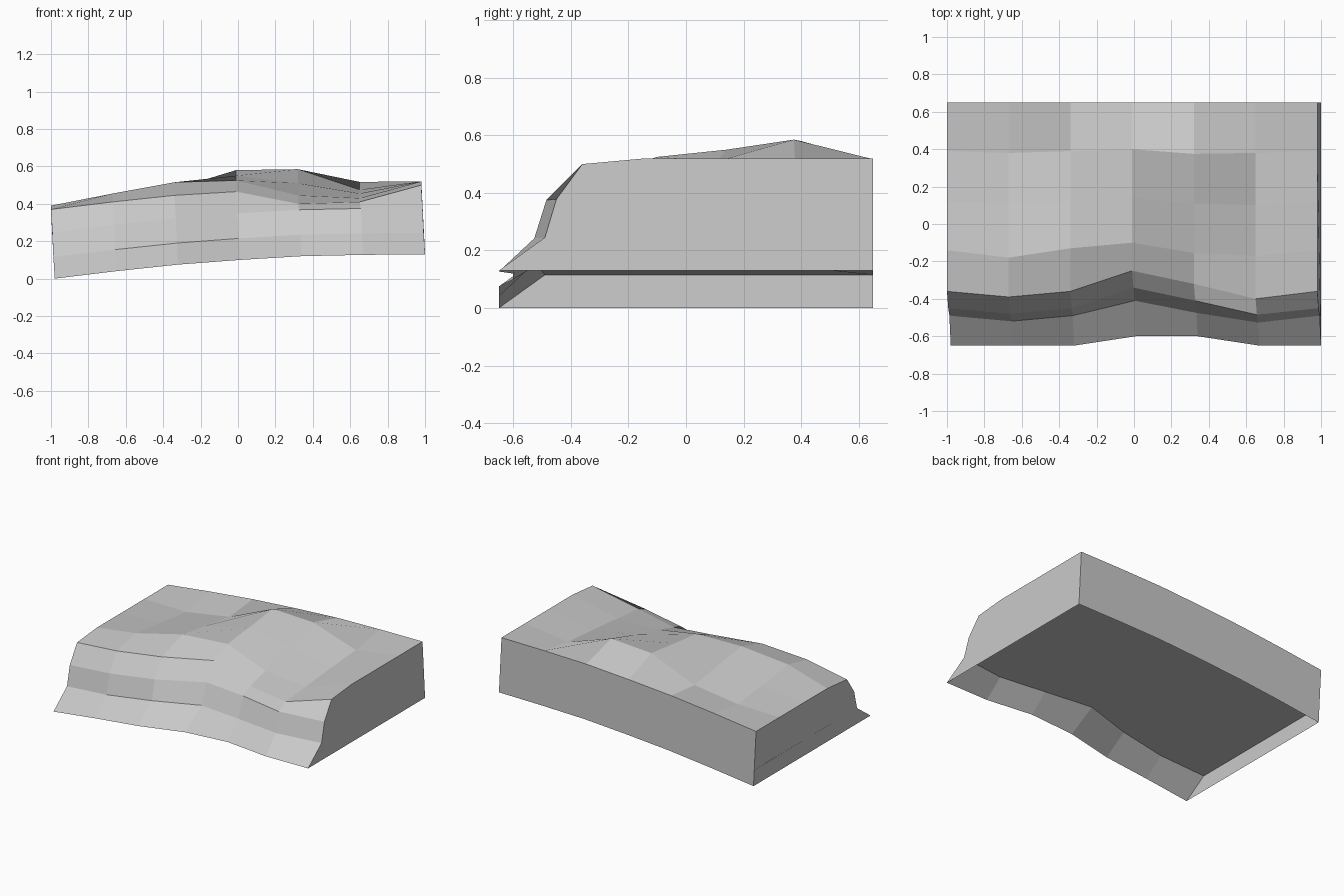
import bpy, bmesh

if "Cube" in bpy.data.objects:
    bpy.data.objects.remove(bpy.data.objects["Cube"], do_unlink=True)

# One stone colour
GREY = (0.59, 0.59, 0.59, 1)
stone = bpy.data.materials.new("grey_stone")
stone.use_nodes = True
stone.diffuse_color = GREY
stone.node_tree.nodes["Principled BSDF"].inputs["Base Color"].default_value = GREY

COLS = 7
FLAT = [0] * COLS
# Underside height of each column, rising along x
base = [0, 0.04, 0.075, 0.1, 0.12, 0.127, 0.13]
# Each row from the toe of the cliff over the hilltop to the back edge:
# (y, rise above the underside, lean in x, shift in y per column, bump in z per column)
layers = [
    (-0.65, 0, 0.02, [0, 0, 0, 0.05, 0.05, 0, 0], FLAT),
    (-0.49, 0.115, 0.013, [0, -0.03, 0, 0.08, 0.015, -0.037, 0], FLAT),
    (-0.45, 0.248, 0.007, [0, -0.03, 0, 0.11, 0.04, -0.035, 0], FLAT),
    (-0.36, 0.37, 0, [0, -0.03, 0, 0.11, 0.04, -0.04, 0], [0, 0, 0, -0.005, -0.09, -0.087, 0]),
    (-0.14, 0.39, 0, [0, -0.04, 0.01, 0.04, -0.015, -0.03, 0], [0, 0.025, 0.05, 0.035, -0.065, -0.087, 0]),
    (0.12, 0.39, 0, [0, -0.01, 0, 0.02, -0.01, -0.02, 0], [0, -0.01, 0.015, 0.06, 0, -0.062, 0]),
    (0.39, 0.39, 0, [0, -0.01, 0, 0.01, -0.015, -0.01, 0], [0, -0.04, -0.025, 0.09, 0.075, -0.042, 0]),
    (0.65, 0.39, 0, FLAT, FLAT),
    (0.65, 0, 0.02, FLAT, FLAT),
]

# Cliff front, hilltop and back wall as one grid of quads
bm = bmesh.new()
rows = []
for y, rise, lean, shift, bump in layers:
    rows.append([bm.verts.new((-1 + 0.33 * i + lean, y + shift[i], base[i] + rise + bump[i]))
                 for i in range(COLS)])
for a, b in zip(rows, rows[1:]):
    for i in range(COLS - 1):
        bm.faces.new((a[i], a[i + 1], b[i + 1], b[i]))

# Side walls
bm.faces.new([r[0] for r in rows])
bm.faces.new([r[-1] for r in reversed(rows)])
bmesh.ops.recalc_face_normals(bm, faces=bm.faces)

# Recessed floor hung from the first ledge of the cliff
ledge = rows[1]
back = [bm.verts.new((v.co.x, 0.65, v.co.z)) for v in (ledge[0], ledge[-1])]
bm.faces.new(ledge[::-1] + back)

mesh = bpy.data.meshes.new("cliff_block")
bm.to_mesh(mesh)
bm.free()
mesh.materials.append(stone)
block = bpy.data.objects.new("cliff_block", mesh)
bpy.context.collection.objects.link(block)
